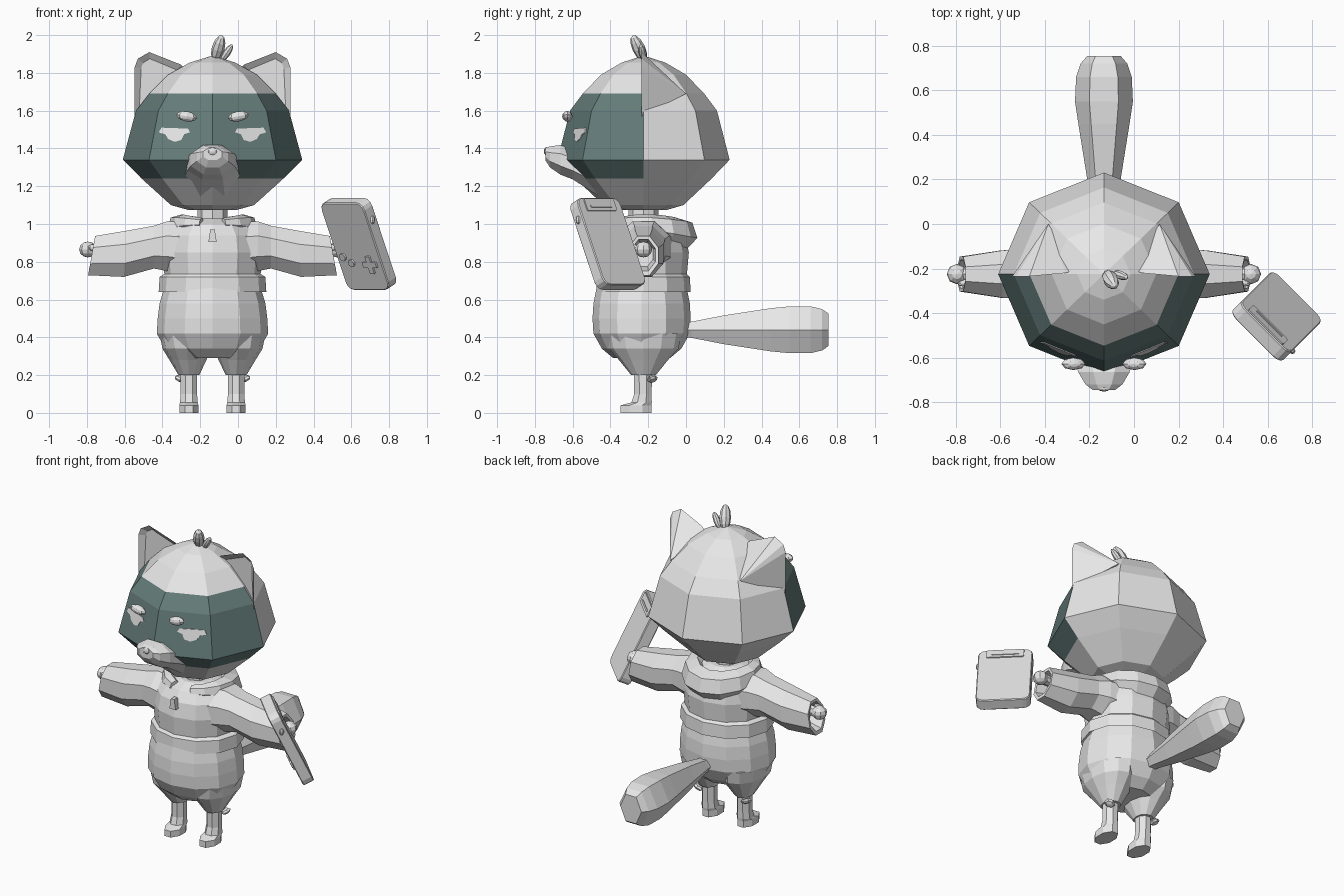
import bpy, bmesh, math
from mathutils import Vector, Euler

if "Cube" in bpy.data.objects:
    bpy.data.objects.remove(bpy.data.objects["Cube"])

CX, CY = -0.135, -0.225   # body axis


def material(name, col):
    m = bpy.data.materials.new(name)
    m.diffuse_color = (*col, 1)
    m.use_nodes = True
    m.node_tree.nodes["Principled BSDF"].inputs["Base Color"].default_value = m.diffuse_color
    return m


GREY = material("light grey", (0.8, 0.8, 0.8))
TEAL = material("dark teal", (0.13, 0.205, 0.195))


def finish(name, bm):
    bmesh.ops.recalc_face_normals(bm, faces=bm.faces[:])
    me = bpy.data.meshes.new(name)
    bm.to_mesh(me)
    bm.free()
    ob = bpy.data.objects.new(name, me)
    bpy.context.collection.objects.link(ob)
    me.materials.append(GREY)
    return ob


def loft(name, rings, cap=True):
    """Skin a list of equally long point rings."""
    bm = bmesh.new()
    vs = [[bm.verts.new(p) for p in r] for r in rings]
    n = len(vs[0])
    for a, b in zip(vs, vs[1:]):
        for i in range(n):
            bm.faces.new((a[i], a[(i + 1) % n], b[(i + 1) % n], b[i]))
    if cap:
        bm.faces.new(vs[0])
        bm.faces.new(vs[-1])
    return finish(name, bm)


def ring(c, u, v, n, turn=0.0):
    """Elliptical ring about c spanned by half axes u and v."""
    c, u, v = Vector(c), Vector(u), Vector(v)
    return [c + u * math.cos(a) + v * math.sin(a)
            for a in (turn + 2 * math.pi * i / n for i in range(n))]


def flat_ring(x, y, z, rx, ry, n=12, turn=0.0):
    return ring((x, y, z), (rx, 0, 0), (0, ry, 0), n, turn)


def blob(name, c, radii, rot=(0, 0, 0), u=8, v=6):
    bm = bmesh.new()
    bmesh.ops.create_uvsphere(bm, u_segments=u, v_segments=v, radius=1)
    m = Euler(rot).to_matrix()
    for w in bm.verts:
        w.co = m @ Vector(a * b for a, b in zip(w.co, radii)) + Vector(c)
    return finish(name, bm)


# head with the face mask on the front faces
profile = [(1.075, .13), (1.10, .22), (1.24, .375), (1.34, .475), (1.60, .405),
           (1.69, .335), (1.79, .235), (1.855, .12), (1.89, .005)]
head = loft("head", [flat_ring(CX, CY, z, r, r * .96, 8) for z, r in profile])
head.data.materials.append(TEAL)
for f in head.data.polygons:
    if f.center.y < CY and 1.24 < f.center.z < 1.69:
        f.material_index = 1

# muzzle and nose
muzzle = [(-.45, 1.26, .17, .13), (-.60, 1.315, .145, .085), (-.665, 1.34, .125, .085),
          (-.72, 1.355, .09, .06), (-.745, 1.37, .055, .035)]
loft("muzzle", [ring((CX, y, z), (rx, 0, 0), (0, 0, rz), 8, math.pi / 8)
                for y, z, rx, rz in muzzle])
blob("nose", (CX, -.738, 1.385), (.028, .015, .022))

# hair tufts
blob("tuft_large", (CX + .03, -.25, 1.93), (.034, .034, .078), (.42, .28, 0))
blob("tuft_small", (CX + .075, -.23, 1.905), (.02, .02, .055), (.2, .6, 0))

# neck
loft("neck", [flat_ring(CX, CY, z, .08, .08, 8) for z in (.95, 1.12)])

# shorts, jacket body
shorts = [(.29, .15, .15), (.34, .25, .21), (.42, .295, .255), (.50, .29, .26),
          (.58, .28, .255), (.68, .25, .235)]
loft("shorts_seat", [flat_ring(CX, CY - .01, z, rx, ry) for z, rx, ry in shorts])
jacket = [(.67, .24, .22), (.64, .285, .25), (.72, .28, .245), (.735, .255, .23),
          (.85, .265, .24), (.94, .25, .22), (1.0, .2, .18), (1.03, .10, .11)]
loft("jacket_body", [flat_ring(CX, CY, z, rx, ry) for z, rx, ry in jacket])

# hood draped round the neck, thickest at the back
hood = []
for i in range(13):
    t = math.radians(-68 + i * 316 / 12 - 0)   # sweep, open at the front
    a = math.radians(-90 + 22) + math.radians(316 / 12 * i)
    back = (1 + math.sin(a)) / 2
    out = Vector((math.cos(a), math.sin(a), 0))
    c = Vector((CX, CY, 1.005 - .055 * back ** 2)) + out * (.155 + .05 * back)
    side = abs(math.cos(a))
    w, h = .03 + .05 * back, .02 + .06 * back + .01 * side
    hood.append(ring(c, out * w + Vector((0, 0, -.3 * w)),
                     Vector((0, 0, h)) + out * .2 * h, 6))
loft("hood", hood)

# zip pull
loft("zip_pull", [[Vector((CX + x, y, z)) for x, z in
                   ((-.012, .97), (.012, .97), (.022, .905), (-.022, .905))]
                  for y in (-.475, -.44)])

# tail
tail = [(-.02, .045, .04), (.03, .05, .045), (.2, .075, .08), (.45, .115, .12), (.55, .13, .13),
        (.66, .125, .13), (.72, .105, .115), (.755, .075, .09)]
loft("tail", [ring((CX, y, .44), (rx, 0, 0), (0, 0, rz * 1.1), 6) for y, rx, rz in tail])

for s, side in ((-1, "left"), (1, "right")):
    def X(d):
        return CX + s * d

    # ear: framed front with a pointed back
    bm = bmesh.new()
    front = [bm.verts.new((X(d), y, z)) for d, y, z in
             ((.12, -.20, 1.80), (.17, -.22, 1.845), (.335, -.235, 1.91), (.395, -.235, 1.875),
              (.412, -.235, 1.83), (.412, -.235, 1.57), (.25, -.225, 1.58))]
    apex = bm.verts.new((X(.25), .0, 1.69))
    face = bm.faces.new(front)
    for i in range(7):
        bm.faces.new((front[i], front[(i + 1) % 7], apex))
    bmesh.ops.recalc_face_normals(bm, faces=bm.faces[:])
    bmesh.ops.inset_region(bm, faces=[face], thickness=.035, depth=0)
    bmesh.ops.translate(bm, verts=face.verts[:], vec=(0, .025, 0))
    finish("ear_" + side, bm)

    # half-closed eye lying on the mask facet
    eye = [(.12, 1.485), (.13, 1.505), (.27, 1.51), (.285, 1.485), (.25, 1.475),
           (.235, 1.45), (.2, 1.435), (.165, 1.445), (.15, 1.475)]
    plates = []
    for lift in (.004, -.005):
        pts = []
        for d, z in eye:
            r = .475 - .07 * (z - 1.34) / .26
            y = CY - r * .96 + d * (1 - math.sqrt(.5)) * .96 / math.sqrt(.5)
            pts.append(Vector((X(d), y - lift, z)))
        plates.append(pts)
    loft("eye_" + side, plates)
    blob("brow_" + side, (X(.137), -.628, 1.57), (.055, .028, .027), (0, -s * .18, 0))

    # sleeve with a hollow cuff: distance, lean, bottom, top, half depth
    sl = [(.12, 0, .72, 1.02, .17), (.24, 0, .74, 1.025, .15), (.31, 0, .755, 1.0, .125),
          (.46, .01, .71, .975, .115), (.64, .02, .72, .945, .085),
          (.638, .018, .745, .925, .068), (.56, .01, .77, .91, .055)]
    loft("sleeve_" + side, [ring((X(d), CY, (b + t) / 2), (0, h, 0),
                                 (-s * lean, 0, (t - b) / 2), 8, math.pi / 8)
                            for d, lean, b, t, h in sl])
    loft("arm_" + side, [ring((X(d), CY, .865), (0, .032, 0), (0, 0, .032), 8)
                         for d in (.5, .66)])
    blob("hand_" + side, (X(.66), CY, .865), (.046, .046, .042))
    blob("thumb_" + side, (X(.625), CY - .04, .875), (.035, .017, .018))

    # trouser leg
    tl = [(.42, .14, .14, .20), (.34, .135, .13, .185), (.28, .13, .098, .13),
          (.20, .125, .055, .065)]
    loft("trouser_leg_" + side, [flat_ring(X(d), CY, z, rx, ry) for z, d, rx, ry in tl])

    # lower leg running into the foot: height, centre y, half sizes
    lg = [(.23, -.228, .044, .05), (.10, -.228, .044, .048), (.055, -.235, .048, .056),
          (.04, -.265, .052, .085), (.0, -.265, .052, .085)]
    loft("leg_" + side, [flat_ring(X(.125), y, z, rx * 1.06, ry * 1.04, 8, math.pi / 8)
                         for z, y, rx, ry in lg])
    blob("ankle_bow_" + side, (X(.17), -.178, .18), (.035, .03, .016), (.3, -s * .4, 0), 6, 4)

# handheld console, tilted: width, length and thickness axes
C = Vector((.64, -.415, .895))
W = Vector((.707, -.707, 0))
L = Vector((.30, .30, -.905)).normalized()
T = L.cross(W).normalized()


def at(b, a, t):
    return C + W * b + L * a + T * t


def rounded(hw, hl, r, t, b0=0, a0=0):
    pts = []
    for k, (i, j) in enumerate(((1, 1), (-1, 1), (-1, -1), (1, -1))):
        for q in range(4):
            g = math.radians(90 * k + 30 * q)
            pts.append(at(b0 + i * (hw - r) + r * math.cos(g),
                          a0 + j * (hl - r) + r * math.sin(g), t))
    return pts


loft("console_body", [rounded(.155, .25, .04, -.035), rounded(.16, .255, .045, -.03),
                      rounded(.16, .255, .045, .03), rounded(.155, .25, .04, .035)])
for i, (b, a) in enumerate(((-.11, .06), (-.06, .095))):
    loft("console_button_%d" % i, [rounded(.021, .021, .02, t, b, a) for t in (.03, .045)])
loft("direction_pad_bar", [rounded(.05, .016, .004, t, .075, .105) for t in (.03, .046)])
loft("direction_pad_post", [rounded(.016, .05, .004, t, .075, .105) for t in (.03, .045)])
loft("console_cartridge", [rounded(.11, .035, .01, t, 0, -.21) for t in (-.03, -.042)])
loft("console_cartridge_grip", [rounded(.08, .006, .003, t, 0, -.2) for t in (-.04, -.046)])
blob("console_side_button", at(.16, -.14, 0), (.014, .014, .022))
